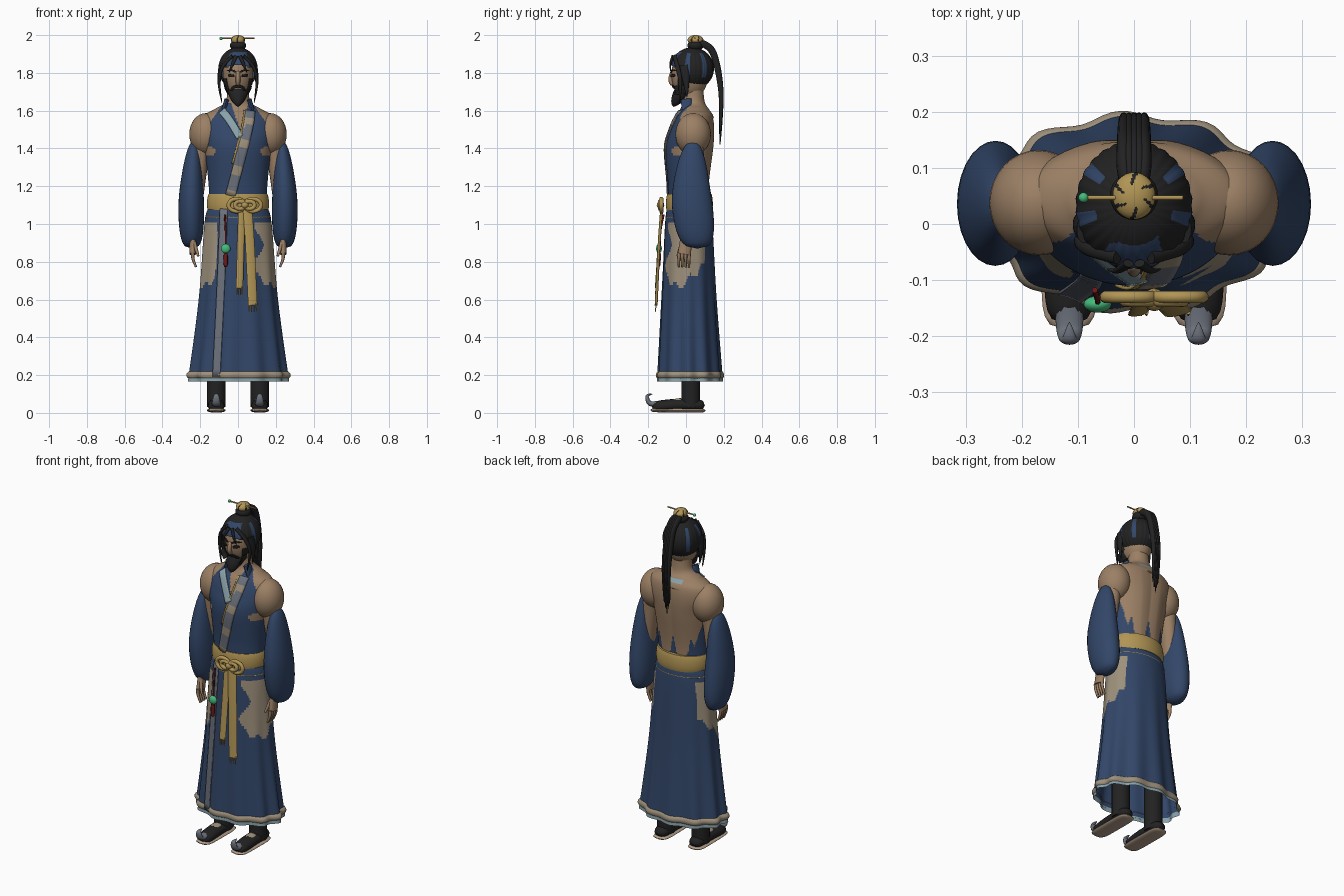
import bpy, bmesh
from math import sin, cos, pi, radians, atan2
from mathutils import Vector, Matrix
from mathutils.bvhtree import BVHTree

if "Cube" in bpy.data.objects:
    bpy.data.objects.remove(bpy.data.objects["Cube"])

COLOURS = dict(skin=(.33, .215, .13), navy=(.032, .062, .14), beige=(.34, .28, .2),
               gold=(.44, .3, .09), pale_blue=(.25, .36, .4), grey=(.15, .165, .2),
               black=(.016, .016, .016), jade=(.06, .5, .2), dark_red=(.15, .01, .01),
               sole_tan=(.45, .34, .25))
MATERIALS, SURFACES = {}, {}
for key, rgb in COLOURS.items():
    material = MATERIALS[key] = bpy.data.materials.new(key)
    material.use_nodes = True
    material.diffuse_color = (*rgb, 1)
    material.node_tree.nodes["Principled BSDF"].inputs["Base Color"].default_value = (*rgb, 1)
SIDES = (("left", 1), ("right", -1))


# How a radius changes along a part, from start (0) to end (1)
def full(t):
    return 1


def tip(t):
    return 1 - t * t


def blunt(t):
    return 1 - .9 * t ** 4


def thinning(t):
    return 1 - t / 2


def rounded(t):
    return max(0, 1 - abs(2 * t - 1) ** 5) ** .5


def rim(t):
    return 1 + .05 * sin(pi * t)


def puffed(t):
    return abs(sin(pi * t ** 1.5)) ** .36


def finish(name, bm, colour, rule=None):
    """Turn a bmesh into an object; rule(centre) gives a colour, or None to cut the face."""
    bmesh.ops.recalc_face_normals(bm, faces=bm.faces)
    SURFACES[name] = BVHTree.FromBMesh(bm)
    used, cut = [colour], []
    for face in bm.faces:
        face.smooth = True
        wanted = rule(face.calc_center_median()) if rule else colour
        if wanted is None:
            cut.append(face)
            continue
        if wanted not in used:
            used.append(wanted)
        face.material_index = used.index(wanted)
    bmesh.ops.delete(bm, geom=cut, context='FACES')
    mesh = bpy.data.meshes.new(name)
    bm.to_mesh(mesh)
    bm.free()
    mesh.set_sharp_from_angle(angle=radians(45))
    for wanted in used:
        mesh.materials.append(MATERIALS[wanted])
    part = bpy.data.objects.new(name, mesh)
    bpy.context.collection.objects.link(part)
    return part


def spline(points, steps):
    """Smooth curve through tuples of any length."""
    points = [Vector(p) for p in points]
    points = [points[0], *points, points[-1]]
    curve = []
    for a, b, c, d in zip(points, points[1:], points[2:], points[3:]):
        for k in range(steps):
            t = k / steps
            curve.append(b + (c - a) * (t / 2) + (a * 2 - b * 5 + c * 4 - d) * (t * t / 2)
                         + (b * 3 - a - c * 3 + d) * (t ** 3 / 2))
    return curve + [points[-1]]


def sweep(name, colour, points, wide=None, deep=None, swell=full, seg=16, steps=8, flat=False,
          side=(1, 0, 0), rule=None, ripple=None, caps=True):
    """Elliptic tube along points; each point may carry its own two radii."""
    if wide:
        points = [(*p, wide, deep or wide) for p in points]
    bm, rings, path = bmesh.new(), [], spline(points, steps)
    last = len(path) - 1
    for i, p in enumerate(path):
        centre, u, v = Vector(p[:3]), Vector((1, 0, 0)), Vector((0, 1, 0))
        if not flat:
            along = Vector(path[min(i + 1, last)][:3]) - Vector(path[max(i - 1, 0)][:3])
            along.normalize()
            u = Vector(side)
            u = (u - along * u.dot(along)).normalized()
            v = along.cross(u)
        ring = []
        for k in range(seg):
            angle = 2 * pi * k / seg
            size = max(swell(i / last), .02) * (ripple(angle, centre.z) if ripple else 1)
            ring.append(bm.verts.new(centre + (u * cos(angle) * p[3] + v * sin(angle) * p[4]) * size))
        rings.append(ring)
    for a, b in zip(rings, rings[1:]):
        for k in range(seg):
            bm.faces.new((a[k - 1], a[k], b[k], b[k - 1]))
    if caps:
        bm.faces.new(rings[0])
        bm.faces.new(rings[-1])
    return finish(name, bm, colour, rule)


def column(name, colour, rows, **options):
    """Stack of level rings given as (height, centre y, x radius, y radius)."""
    return sweep(name, colour, [(0, y, z, rx, ry) for z, y, rx, ry in rows], flat=True, **options)


def ball(name, colour, centre, radii, seg=24, rule=None, ripple=None):
    bm = bmesh.new()
    bmesh.ops.create_uvsphere(bm, u_segments=seg, v_segments=seg // 2, radius=1)
    for v in bm.verts:
        if ripple:
            v.co.xy *= ripple(atan2(v.co.y, v.co.x))
    bm.transform(Matrix.Translation(centre) @ Matrix.Diagonal((*radii, 1)))
    return finish(name, bm, colour, rule)


def drape(name, colour, base, points, half_width, swell=full, rule=None):
    """Thin strip through (x, z) points, laid on the front of another part."""
    bm, rows, path = bmesh.new(), [], spline(points, 8)
    last = len(path) - 1
    for i, p in enumerate(path):
        along = (path[min(i + 1, last)] - path[max(i - 1, 0)]).normalized()
        row = []
        for k in range(-2, 3):
            reach = k / 2 * half_width * max(swell(i / last), .05)
            x, z = p.x - along.y * reach, p.y + along.x * reach
            hit = SURFACES[base].ray_cast(Vector((x, -1, z)), Vector((0, 1, 0)))[0]
            hit = hit or SURFACES[base].find_nearest(Vector((x, -.1, z)))[0]
            row.append(bm.verts.new((x, hit.y - .005, z)))
        rows.append(row)
    for a, b in zip(rows, rows[1:]):
        for k in range(4):
            bm.faces.new((a[k], a[k + 1], b[k + 1], b[k]))
    part = finish(name, bm, colour, rule)
    solid = part.modifiers.new("thickness", 'SOLIDIFY')
    solid.thickness, solid.offset = .006, 0


# Torso: sleeveless robe front, bare back and shoulders
def torso_colour(c):
    out = abs(c.x)
    if c.y < .03:
        worn_hole = ((out - .15) / .033) ** 2 + ((c.z - 1.385) / .022) ** 2 < 1
        open_neck = abs(c.x - .01) < (c.z - 1.5) / 3
        covered = c.z < 1.64 and out < .07 + (1.65 - c.z) * .7
        return "navy" if covered and not worn_hole and not open_neck else "skin"
    if c.y > .08 and out < .06 and 1.59 < c.z < 1.61:
        return "pale_blue"
    ragged_top = 1.16 + .1 * max(0, cos(c.x * 60)) ** 2
    return "navy" if c.z < ragged_top or (c.z < 1.36 and out > .1 + (c.z - 1.16) * .3) else "skin"


def spine(angle, z):
    return 1 - .07 * max(0, 1 - 3 * abs(angle - pi / 2)) * (z < 1.56)


column("torso", "navy", [(1, .015, .15, .11), (1.2, .015, .155, .11), (1.4, .02, .178, .13),
                         (1.5, .035, .2, .12), (1.57, .045, .185, .1), (1.61, .045, .12, .075),
                         (1.65, .04, .065, .058), (1.75, .035, .055, .055)],
       seg=160, steps=14, rule=torso_colour, ripple=spine)
drape("right_collar", "pale_blue", "torso", [(-.085, 1.6), (-.045, 1.55), (.01, 1.46)], .02)
drape("left_collar", "grey", "torso", [(.065, 1.6), (.045, 1.48), (-.04, 1.15)], .027,
      rule=lambda c: "beige" if sin(c.z * 50) > .5 else "grey")
drape("collar_piping", "gold", "torso", [(.035, 1.6), (.015, 1.48), (-.03, 1.32)], .005)
for word, s in SIDES:
    sweep(word + "_collar_flap", "navy", [(s * .085, .01, 1.57), (s * .06, .0, 1.66)], .012, .028)


# Skirt with folds, worn hip patches and a bordered hem
def folds(angle, z):
    return 1 + .05 * max(0, 1 - z) * cos(11 * angle + .6)


def skirt_colour(c):
    if c.z < .19:
        return "pale_blue"
    ragged_low = .66 + .9 * abs(c.y + .04) + .02 * sin(c.y * 90)
    inner_edge = .11 + (.025 * sin(c.z * 30) if c.x > 0 else .2 * max(0, .8 - c.z))
    return "beige" if abs(c.x) > inner_edge and c.y < .1 and ragged_low < c.z < 1.01 else "navy"


column("skirt", "navy", [(1.09, .015, .153, .113), (1, .015, .178, .125), (.6, .015, .208, .145),
                         (.165, .02, .261, .17)],
       seg=160, steps=28, rule=skirt_colour, ripple=folds, caps=False)
column("hem_trim", "beige", [(.22, .02, .254, .166), (.183, .02, .258, .168)],
       swell=rim, seg=110, ripple=folds, caps=False)
drape("front_panel_edge", "grey", "skirt", [(-.075, 1.08), (-.09, .7), (-.115, .19)], .02)

# Belt, cord, bow and hanging sashes
column("belt", "gold", [(1.065, .018, .158, .119), (1.16, .018, .155, .117)], swell=rim, seg=48)
column("belt_cord", "gold", [(1.03, .015, .168, .117), (1.042, .015, .165, .117)], swell=rim, seg=48)
KNOT = .036
for word, s in SIDES:
    for kind, scale in (("outer", 1), ("inner", .6)):
        turns = [2 * pi * k / 8 for k in range(9)]
        loop = [(KNOT + s * scale * .043 * (1 - cos(a)), -.12 - .01 / scale, 1.1 + scale * .033 * sin(a))
                for a in turns]
        sweep(f"{word}_{kind}_bow_loop", "gold", loop, .011, steps=4, side=(0, 1, 0))
ball("bow_knot", "gold", (KNOT, -.135, 1.1), (.02, .02, .02))
for word, top, low, end, half in (("short", .02, .008, .66, .019), ("long", .05, .078, .57, .025)):
    sweep(word + "_sash", "gold", [(top, -.128, 1.09), ((top + low) / 2, -.143, .88), (low, -.158, end)],
          half, .006, side=(1, .2, 0))
    for k in range(4):
        x = low + (k - 1.5) * half / 2
        sweep(f"{word}_sash_fringe_{k}", "gold", [(x, -.158, end + .01), (x, -.162, end - .035)], .004,
              swell=thinning, seg=6)

# Waist pendant
sweep("pendant_cord", "dark_red", [(-.07, -.118, 1.05), (-.065, -.135, .96), (-.065, -.14, .84)], .005)
ball("pendant_bead", "jade", (-.065, -.143, .87), (.025, .015, .025))
sweep("pendant_tassel", "dark_red", [(-.065, -.142, .85), (-.065, -.147, .77)], .011, swell=rounded)

# Arms, sleeves, hands, legs and shoes
for word, s in SIDES:
    ball(word + "_shoulder", "skin", (s * .17, .038, 1.475), (.088, .094, .112), seg=32)
    sweep(word + "_arm", "skin", [(s * .19, .04, 1.45), (s * .215, .04, 1.2), (s * .235, .02, .95)], .052, .06,
          swell=thinning)
    sweep(word + "_sleeve", "navy", [(s * .233, .035, 1.44), (s * .247, .03, 1.15), (s * .245, .06, .87)],
          .068, .108, swell=puffed, seg=28, steps=12, flat=True)
    sweep(word + "_palm", "skin", [(s * .238, .01, .96), (s * .24, -.01, .84)], .018, .034)
    for k in range(4):
        y = -.038 + k * .018
        sweep(f"{word}_finger_{k}", "skin", [(s * .24, y, .85), (s * .238, y, .815), (s * .222, y, .772)], .011,
              swell=thinning, seg=8)
    sweep(word + "_thumb", "skin", [(s * .232, -.02, .9), (s * .21, -.045, .83)], .012, swell=thinning, seg=8)
    x = s * .115
    sweep(word + "_leg", "black", [(x, .025, .03), (x, .025, .6)], .05)
    sweep(word + "_sole", "sole_tan", [(x, .105, .012), (x, -.19, .015)], .05, .012, swell=rounded, steps=16)
    sweep(word + "_shoe", "black", [(x, .1, .04), (x, -.04, .042), (x, -.18, .03)], .045, .033, swell=rounded)
    sweep(word + "_instep", "beige", [(x, -.02, .07), (x, -.09, .06)], .026, .01, swell=rounded)
    sweep(word + "_toe_curl", "grey", [(x, -.13, .05), (x, -.19, .05), (x, -.205, .09), (x, -.175, .1)],
          .026, .015, swell=tip)

# Head and face
ball("head", "skin", (0, .02, 1.79), (.08, .098, .13), seg=32)
sweep("nose", "skin", [(0, -.07, 1.81), (0, -.082, 1.765), (0, -.07, 1.735)], .012, swell=rounded)
sweep("beard", "black", [(0, -.005, 1.712), (0, -.065, 1.62)], .056, swell=tip, flat=True)
for word, s in SIDES:
    drape(word + "_eye", "black", "head", [(s * .02, 1.783), (s * .052, 1.788)], .007, rounded)
    drape(word + "_brow", "black", "head", [(s * .014, 1.805), (s * .035, 1.815), (s * .06, 1.81)], .005, tip)
    drape(word + "_moustache", "black", "head", [(0, 1.73), (s * .025, 1.722), (s * .045, 1.69)], .007)
    drape(word + "_sideburn", "black", "head", [(s * .07, 1.77), (s * .06, 1.72), (s * .045, 1.69)], .008)


# Hair gathered into a topknot, with loose locks and a long tail
def hair_colour(c):
    if c.y < 0 and abs(c.x) < .086 and c.z < 1.845 - abs(c.x) / 4:
        return None
    if c.y < 0 and -.03 < c.x < .045 and c.z < 1.91:
        return "navy"
    streak = cos(7 * atan2(c.x, c.y - .03)) > .7
    return "navy" if streak and 1.775 < c.z < 1.905 else "black"


def cap_colour(c):
    radius, angle = Vector((c.x, c.y - .05)).length, atan2(c.y - .05, c.x)
    return "black" if radius > .018 and cos(6 * angle + 90 * radius) > .8 else "gold"


ball("hair", "black", (0, .033, 1.823), (.102, .113, .112), seg=112, rule=hair_colour,
     ripple=lambda angle: 1 + .025 * abs(sin(14 * angle)))
for word, s in SIDES:
    sweep(word + "_front_lock", "black", [(s * .03, -.06, 1.89), (s * .082, -.045, 1.83), (s * .1, -.03, 1.75),
                                          (s * .085, -.035, 1.64)], .009, .012, swell=blunt)
    sweep(word + "_side_lock", "black", [(s * .09, -.01, 1.84), (s * .1, .0, 1.76), (s * .094, .005, 1.67)],
          .012, .024, swell=tip)
    sweep(word + "_fringe_lock", "black", [(s * .01, -.07, 1.89), (s * .03, -.083, 1.845), (s * .048, -.08, 1.8)],
          .01, .007, swell=tip)
ball("topknot", "black", (0, .05, 1.945), (.043, .043, .03))
ball("topknot_cap", "gold", (0, .05, 1.974), (.038, .042, .026), seg=64, rule=cap_colour)
sweep("hairpin", "gold", [(-.09, .047, 1.982), (.087, .047, 1.984)], .004, side=(0, 0, 1))
ball("hairpin_bead", "jade", (-.09, .047, 1.982), (.009, .009, .009))
for k in range(-2, 3):
    x = k * .009
    sweep(f"ponytail_strand_{k + 2}", "black", [(x / 2, .055, 1.95), (x, .1, 1.95), (x, .15, 1.89), (x, .185, 1.7),
                                                (x, .18, 1.42 + .03 * abs(k))], .013, .019, swell=blunt)
